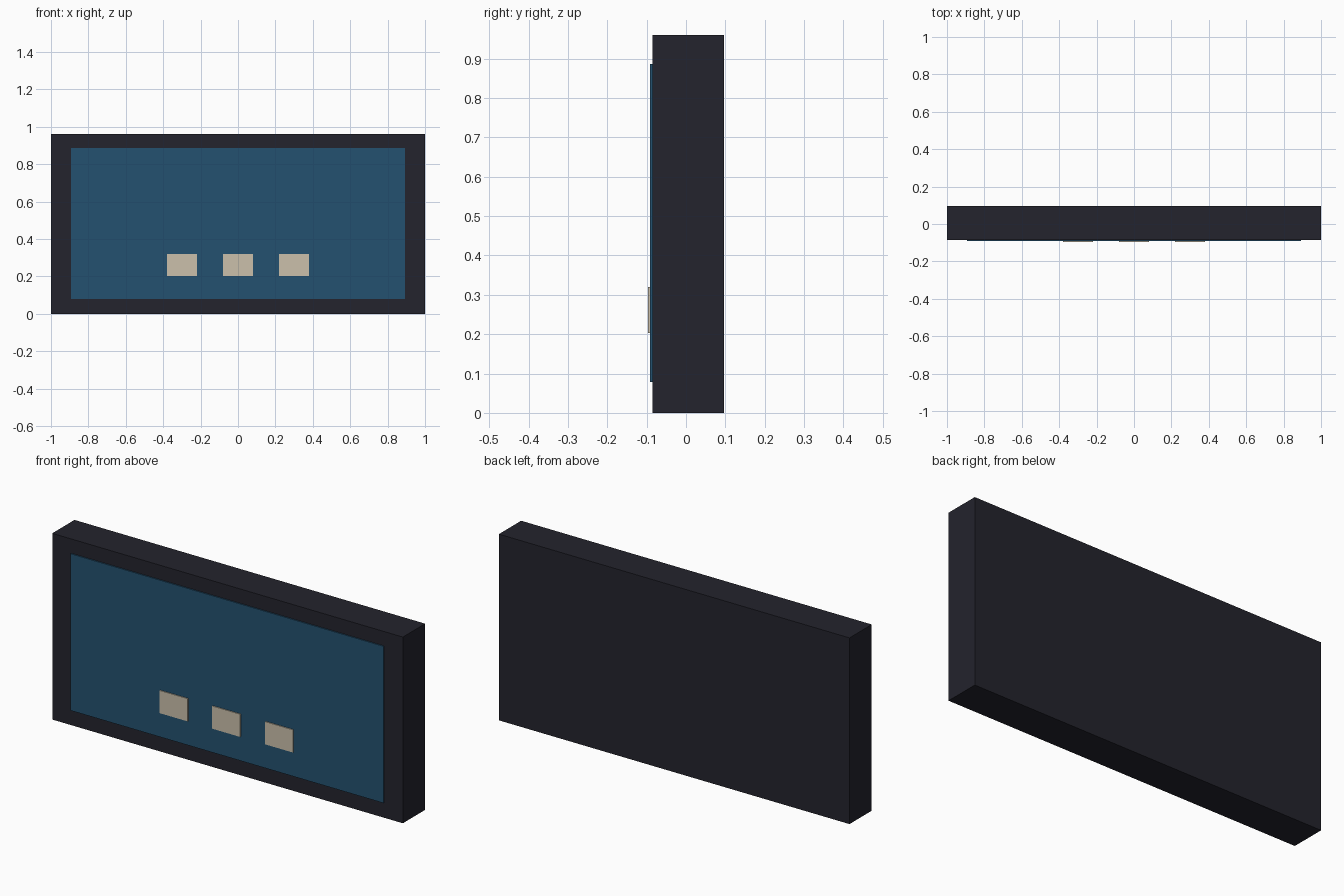
import bpy
import bmesh
from mathutils import Vector

if "Cube" in bpy.data.objects:
    bpy.data.objects.remove(bpy.data.objects["Cube"])


def material(name, rgb):
    m = bpy.data.materials.new(name)
    m.diffuse_color = (*rgb, 1.0)
    m.use_nodes = True
    m.node_tree.nodes["Principled BSDF"].inputs["Base Color"].default_value = m.diffuse_color
    return m


def box(name, lo, hi, mat):
    """Axis-aligned box between two corners."""
    lo, hi = Vector(lo), Vector(hi)
    bm = bmesh.new()
    bmesh.ops.create_cube(bm, size=1.0)
    bmesh.ops.scale(bm, vec=hi - lo, verts=bm.verts)
    mesh = bpy.data.meshes.new(name)
    bm.to_mesh(mesh)
    bm.free()
    mesh.materials.append(mat)
    obj = bpy.data.objects.new(name, mesh)
    obj.location = (lo + hi) / 2
    bpy.context.collection.objects.link(obj)
    return obj


charcoal = material("charcoal casing", (0.017, 0.017, 0.026))
blue = material("screen blue", (0.017, 0.083, 0.16))
cream = material("cream", (0.60, 0.53, 0.41))

# Casing
box("casing", (-1, -0.085, 0), (1, 0.096, 0.96), charcoal)

# Thin screen plate on the front
box("screen", (-0.893, -0.091, 0.078), (0.893, -0.083, 0.886), blue)

# Row of three tiles on the screen
for i in (-1, 0, 1):
    x = i * 0.3
    box(f"tile_{i + 2}", (x - 0.08, -0.096, 0.203), (x + 0.08, -0.089, 0.32), cream)
